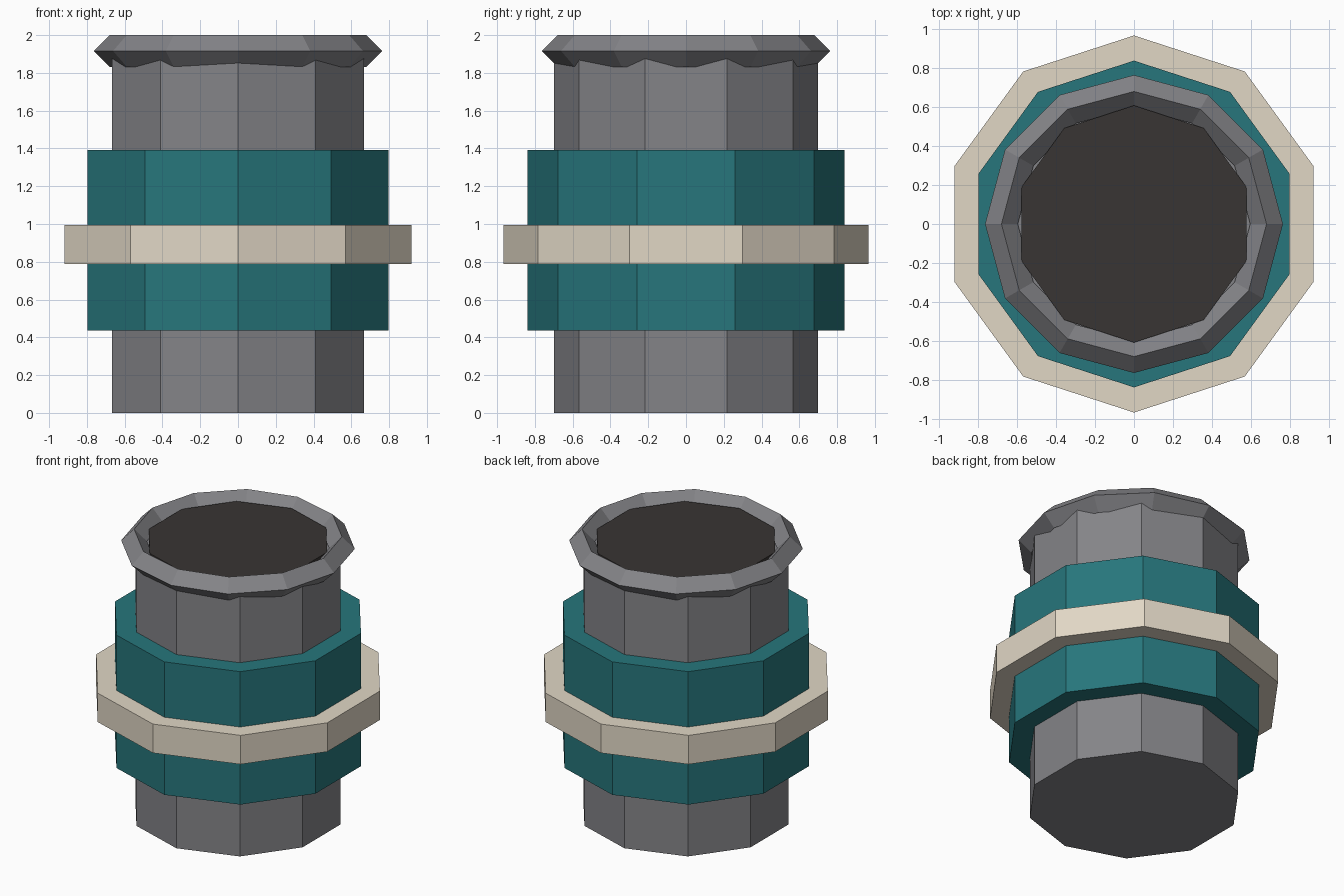
import bpy

if "Cube" in bpy.data.objects:
    bpy.data.objects.remove(bpy.data.objects["Cube"])


def material(name, color):
    m = bpy.data.materials.new(name)
    m.diffuse_color = (*color, 1)
    m.use_nodes = True
    m.node_tree.nodes["Principled BSDF"].inputs["Base Color"].default_value = m.diffuse_color
    return m


def drum(name, radius, z0, z1, mat):
    # ten-sided flat-faced cylinder between two heights
    bpy.ops.mesh.primitive_cylinder_add(vertices=10, radius=radius, depth=z1 - z0,
                                        location=(0, 0, (z0 + z1) / 2))
    ob = bpy.context.object
    ob.name = name
    ob.data.materials.append(mat)
    return ob


steel = material("steel", (0.23, 0.23, 0.245))
teal = material("teal", (0.02, 0.18, 0.2))
cream = material("cream", (0.75, 0.68, 0.56))
dark = material("dark_fill", (0.04, 0.035, 0.033))

# body and the coloured bands around it
drum("body", 0.70, 0, 1.90, steel)
drum("wide_band", 0.838, 0.437, 1.393, teal)
drum("stripe", 0.967, 0.787, 0.995, cream)

# recessed dark top
drum("top_fill", 0.608, 1.86, 1.945, dark)

# rim: torus with a diamond section
bpy.ops.mesh.primitive_torus_add(major_segments=12, minor_segments=4, major_radius=0.68,
                                 minor_radius=0.084, location=(0, 0, 1.916))
rim = bpy.context.object
rim.name = "rim"
rim.data.materials.append(steel)
rim.data.shade_flat()
